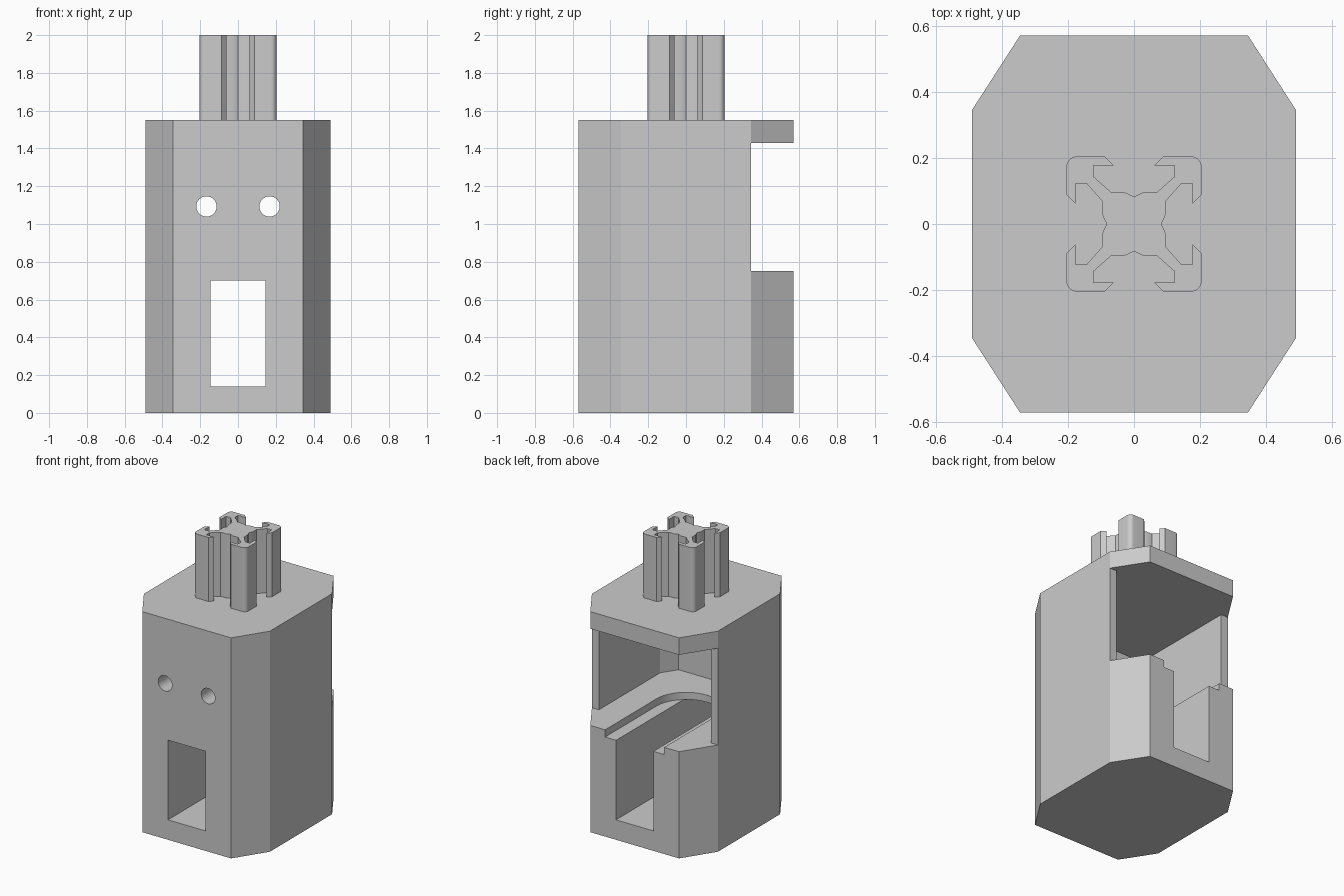
import bpy
import bmesh
from math import sin, cos, pi
from mathutils import Matrix

if "Cube" in bpy.data.objects:
    bpy.data.objects.remove(bpy.data.objects["Cube"])

grey = bpy.data.materials.new("plain grey")
grey.use_nodes = True
grey.diffuse_color = (0.6, 0.6, 0.6, 1)
grey.node_tree.nodes["Principled BSDF"].inputs["Base Color"].default_value = (0.6, 0.6, 0.6, 1)


def prism(name, outline, low, high, turn=None):
    """Extrude a closed outline along z, then optionally turn it."""
    bm = bmesh.new()
    face = bm.faces.new([bm.verts.new((x, y, low)) for x, y in outline])
    top = bmesh.ops.extrude_face_region(bm, geom=[face])["geom"]
    bmesh.ops.translate(bm, vec=(0, 0, high - low),
                        verts=[g for g in top if isinstance(g, bmesh.types.BMVert)])
    if turn:
        bmesh.ops.transform(bm, matrix=turn, verts=bm.verts)
    bmesh.ops.recalc_face_normals(bm, faces=bm.faces)
    mesh = bpy.data.meshes.new(name)
    bm.to_mesh(mesh)
    bm.free()
    mesh.materials.append(grey)
    obj = bpy.data.objects.new(name, mesh)
    bpy.context.collection.objects.link(obj)
    return obj


def mirrored(half):
    """Complete a right-hand half outline across x = 0."""
    return half + [(-x, y) for x, y in reversed(half)]


def arc(cx, cy, r, start, end, steps):
    angles = [start + (end - start) * i / steps for i in range(steps + 1)]
    return [(cx + r * cos(a), cy + r * sin(a)) for a in angles]


def activate(obj):
    bpy.ops.object.select_all(action="DESELECT")
    obj.select_set(True)
    bpy.context.view_layer.objects.active = obj


def cut(target, cutter):
    cutter.hide_render = True
    activate(target)
    mod = target.modifiers.new("cut", "BOOLEAN")
    mod.operation = "DIFFERENCE"
    mod.solver = "EXACT"
    mod.object = cutter
    bpy.ops.object.modifier_apply(modifier=mod.name)
    bpy.data.objects.remove(cutter)


# Chamfered housing
housing = prism("housing", mirrored([(0.345, -0.57), (0.49, -0.345), (0.49, 0.345), (0.345, 0.57)]),
                0, 1.55)

# Upper chamber, open across the whole back
cut(housing, prism("chamber_cutter", mirrored([
    (0.365, -0.44), (0.435, -0.335), (0.435, 0.345), (0.6, 0.345), (0.6, 0.7)]), 0.75, 1.43))

# Round-ended shallow recess in the chamber floor
recess = [(-0.23, 0.7)] + arc(0, 0, 0.23, pi, 2 * pi, 32) + [(0.23, 0.7)]
cut(housing, prism("recess_cutter", recess, 0.699, 0.8))

# Deep slot running from front to back
cut(housing, prism("slot_cutter", mirrored([(0.145, -0.8), (0.145, 0.8)]), 0.14, 0.70))

# Two round holes through the front wall
for x in (-0.167, 0.167):
    turn = Matrix.Translation((x, 0, 1.093)) @ Matrix.Rotation(pi / 2, 4, "X")
    ring = arc(0, 0, 0.054, 0, 2 * pi, 32)[:-1]
    cut(housing, prism("hole_cutter", ring, 0.3, 0.7, turn))

# Slotted rail: one eighth of the section, mirrored on the diagonal, turned four times
eighth = [(0, 0.083), (0.026, 0.095), (0.068, 0.095), (0.122, 0.143), (0.122, 0.177),
          (0.062, 0.177), (0.088, 0.204)] + arc(0.174, 0.174, 0.03, pi / 2, pi / 4, 4)
quarter = eighth + [(y, x) for x, y in reversed(eighth[1:-1])]
section = []
for _ in range(4):
    section += quarter
    quarter = [(y, -x) for x, y in quarter]
rail = prism("slotted_rail", section, 1.55, 2)

for part in (housing, rail):
    activate(part)
    bpy.ops.object.shade_smooth_by_angle()
